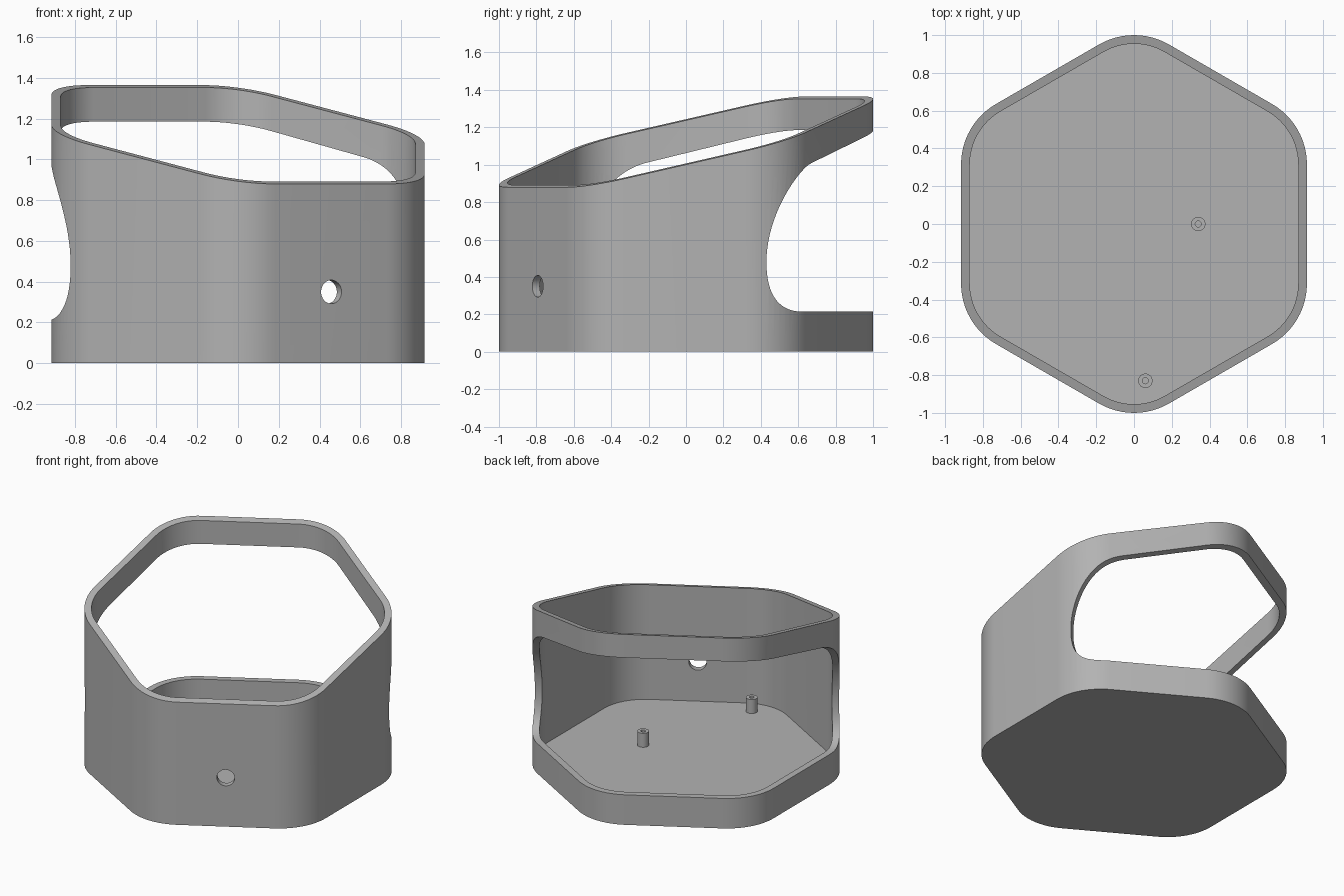
import bpy, bmesh, math
from mathutils import Vector, Matrix
from mathutils.geometry import interpolate_bezier

cube = bpy.data.objects.get("Cube")
if cube:
    bpy.data.objects.remove(cube, do_unlink=True)

TURN = math.radians(30)
WALL, FLOOR = 0.046, 0.07
CORNER_DIST, CORNER_R = 0.63, 0.37

grey = bpy.data.materials.new("plain grey")
grey.use_nodes = True
colour = (0.45, 0.45, 0.45, 1)
grey.diffuse_color = colour
grey.node_tree.nodes["Principled BSDF"].inputs["Base Color"].default_value = colour


def make(name, bm):
    bmesh.ops.recalc_face_normals(bm, faces=bm.faces)
    mesh = bpy.data.meshes.new(name)
    bm.to_mesh(mesh)
    bm.free()
    mesh.materials.append(grey)
    obj = bpy.data.objects.new(name, mesh)
    bpy.context.collection.objects.link(obj)
    return obj


def activate(obj):
    bpy.ops.object.select_all(action='DESELECT')
    obj.select_set(True)
    bpy.context.view_layer.objects.active = obj


def cut(obj, cutter):
    cutter.hide_render = True
    mod = obj.modifiers.new("cut", 'BOOLEAN')
    mod.operation, mod.solver, mod.object = 'DIFFERENCE', 'EXACT', cutter
    activate(obj)
    bpy.ops.object.modifier_apply(modifier=mod.name)
    bpy.data.objects.remove(cutter, do_unlink=True)


def smooth(obj):
    activate(obj)
    bpy.ops.object.shade_smooth_by_angle(angle=TURN)


def rounded_hexagon(inset, steps=12):
    pts = []
    for k in range(6):
        a = math.radians(60 * k)
        for i in range(steps + 1):
            b = a + math.radians(60 * i / steps - 30)
            r = CORNER_R - inset
            pts.append((CORNER_DIST * math.cos(a) + r * math.cos(b),
                        CORNER_DIST * math.sin(a) + r * math.sin(b)))
    return pts


def slope(y):
    return 1.122 + 0.265 * y


def bridge(bm, a, b):
    for i in range(len(a)):
        j = (i + 1) % len(a)
        bm.faces.new((a[i], a[j], b[j], b[i]))


# Hexagonal cup with a slanted rim
bm = bmesh.new()
outer, inner = rounded_hexagon(0), rounded_hexagon(WALL)
rings = [[bm.verts.new((x, y, 0)) for x, y in outer],
         [bm.verts.new((x, y, slope(y))) for x, y in outer],
         [bm.verts.new((x, y, slope(y))) for x, y in inner],
         [bm.verts.new((x, y, FLOOR)) for x, y in inner]]
for a, b in zip(rings, rings[1:]):
    bridge(bm, a, b)
bm.faces.new(rings[0])
bm.faces.new(rings[-1])
body = make("hexagonal_body", bm)

# Large rear window, cut straight across from side to side
lower = interpolate_bezier(Vector((0.15, 0.215)), Vector((-0.01, 0.215)),
                           Vector((-0.076, 0.3)), Vector((-0.076, 0.48)), 16)
upper = interpolate_bezier(Vector((-0.076, 0.48)), Vector((-0.076, 0.72)),
                           Vector((0.08, 0.962)), Vector((0.25, 1.01)), 20)
profile = [Vector((1.1, 0.215))] + lower + upper[1:] + [Vector((1.1, 1.25))]
bm = bmesh.new()
sides = [[bm.verts.new((x, p[0], p[1])) for p in profile] for x in (-1.3, 1.3)]
bridge(bm, *sides)
for side in sides:
    bm.faces.new(side)
cut(body, make("window_cutter", bm))


def cylinder(radius, depth, matrix, segments=32):
    bm = bmesh.new()
    bmesh.ops.create_cone(bm, cap_ends=True, segments=segments, radius1=radius,
                          radius2=radius, depth=depth, matrix=matrix)
    return bm


# Round cable hole in the low front wall
place = Matrix.Translation((0, -0.9, 0.35)) @ Matrix.Rotation(math.pi / 2, 4, 'X')
cut(body, make("cable_hole_cutter", cylinder(0.058, 0.3, place)))
body.rotation_euler.z = TURN
smooth(body)

# Hollow mounting posts on the floor
HEIGHT = 0.1
for name, x, y in (("middle_post", 0.34, 0), ("front_post", 0.06, -0.83)):
    at = Matrix.Translation((x, y, FLOOR + HEIGHT / 2))
    post = make(name, cylinder(0.038, HEIGHT, at))
    bore = Matrix.Translation((x, y, FLOOR + HEIGHT))
    cut(post, make("bore_cutter", cylinder(0.016, HEIGHT * 1.6, bore, 20)))
    smooth(post)
